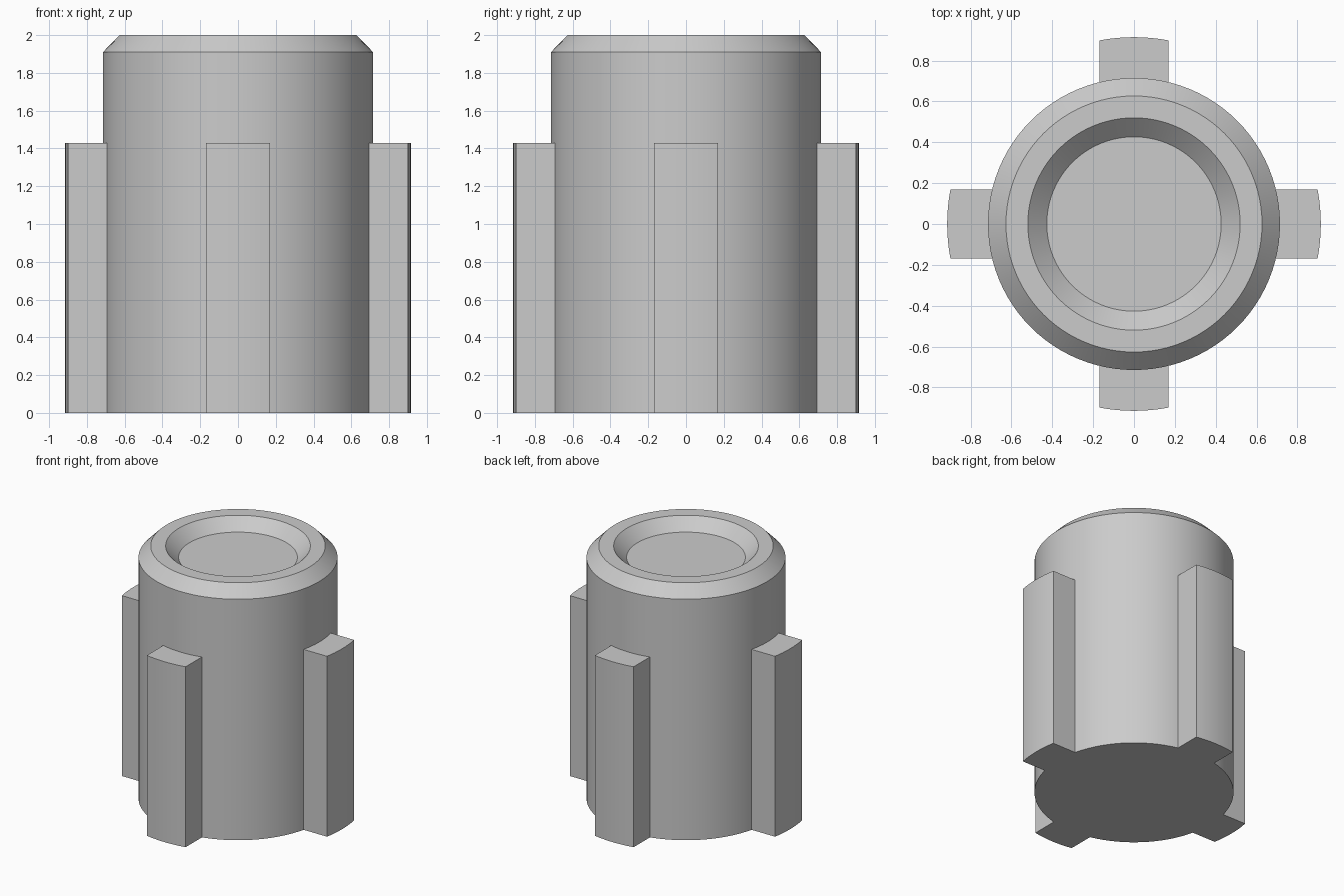
import bpy
import bmesh
import math
from mathutils import Matrix

cube = bpy.data.objects.get("Cube")
if cube:
    bpy.data.objects.remove(cube, do_unlink=True)

SIDES = 96
BODY_R = 0.715
RIB_R = 0.915
RIB_HALF = 0.17
RIB_TOP = 1.43

grey = bpy.data.materials.new("light_grey")
grey.use_nodes = True
colour = (0.6, 0.6, 0.6, 1)
grey.diffuse_color = colour
grey.node_tree.nodes["Principled BSDF"].inputs["Base Color"].default_value = colour


def finish(name, bm):
    """Turn a bmesh into a named object, smooth with sharp edges kept."""
    bmesh.ops.recalc_face_normals(bm, faces=bm.faces)
    mesh = bpy.data.meshes.new(name)
    bm.to_mesh(mesh)
    bm.free()
    mesh.materials.append(grey)
    obj = bpy.data.objects.new(name, mesh)
    bpy.context.collection.objects.link(obj)
    bpy.ops.object.select_all(action='DESELECT')
    obj.select_set(True)
    bpy.context.view_layer.objects.active = obj
    bpy.ops.object.shade_smooth_by_angle(angle=math.radians(30))
    return obj


def add_body():
    """Cylinder with chamfered rim and a shallow dished top."""
    profile = [(BODY_R, 0), (BODY_R, 1.91), (0.627, 2), (0.52, 2), (0.427, 1.91)]
    bm = bmesh.new()
    rings = []
    for r, z in profile:
        ring = bmesh.ops.create_circle(
            bm, segments=SIDES, radius=r, matrix=Matrix.Translation((0, 0, z)))
        rings.append(ring["verts"])
    for low, high in zip(rings, rings[1:]):
        for i in range(SIDES):
            j = (i + 1) % SIDES
            bm.faces.new((low[i], low[j], high[j], high[i]))
    bm.faces.new(rings[0])
    bm.faces.new(rings[-1])
    finish("body", bm)


def arc(radius, steps=8):
    """Points on a circle between the two parallel sides of a rib."""
    half = math.asin(RIB_HALF / radius)
    angles = [half * (2 * i / steps - 1) for i in range(steps + 1)]
    return [(radius * math.cos(a), radius * math.sin(a), 0) for a in angles]


def add_rib(name, turn):
    """Upright rib with straight sides and curved inner and outer faces."""
    bm = bmesh.new()
    outline = arc(RIB_R) + arc(BODY_R - 0.002)[::-1]
    base = bm.faces.new([bm.verts.new(p) for p in outline])
    top = bmesh.ops.extrude_face_region(bm, geom=[base], use_keep_orig=True)
    moved = [v for v in top["geom"] if isinstance(v, bmesh.types.BMVert)]
    bmesh.ops.translate(bm, vec=(0, 0, RIB_TOP), verts=moved)
    bmesh.ops.rotate(bm, verts=bm.verts, cent=(0, 0, 0),
                     matrix=Matrix.Rotation(turn, 3, 'Z'))
    finish(name, bm)


add_body()
for i, side in enumerate(("left", "back", "right", "front")):
    add_rib(side + "_rib", i * math.pi / 2)
